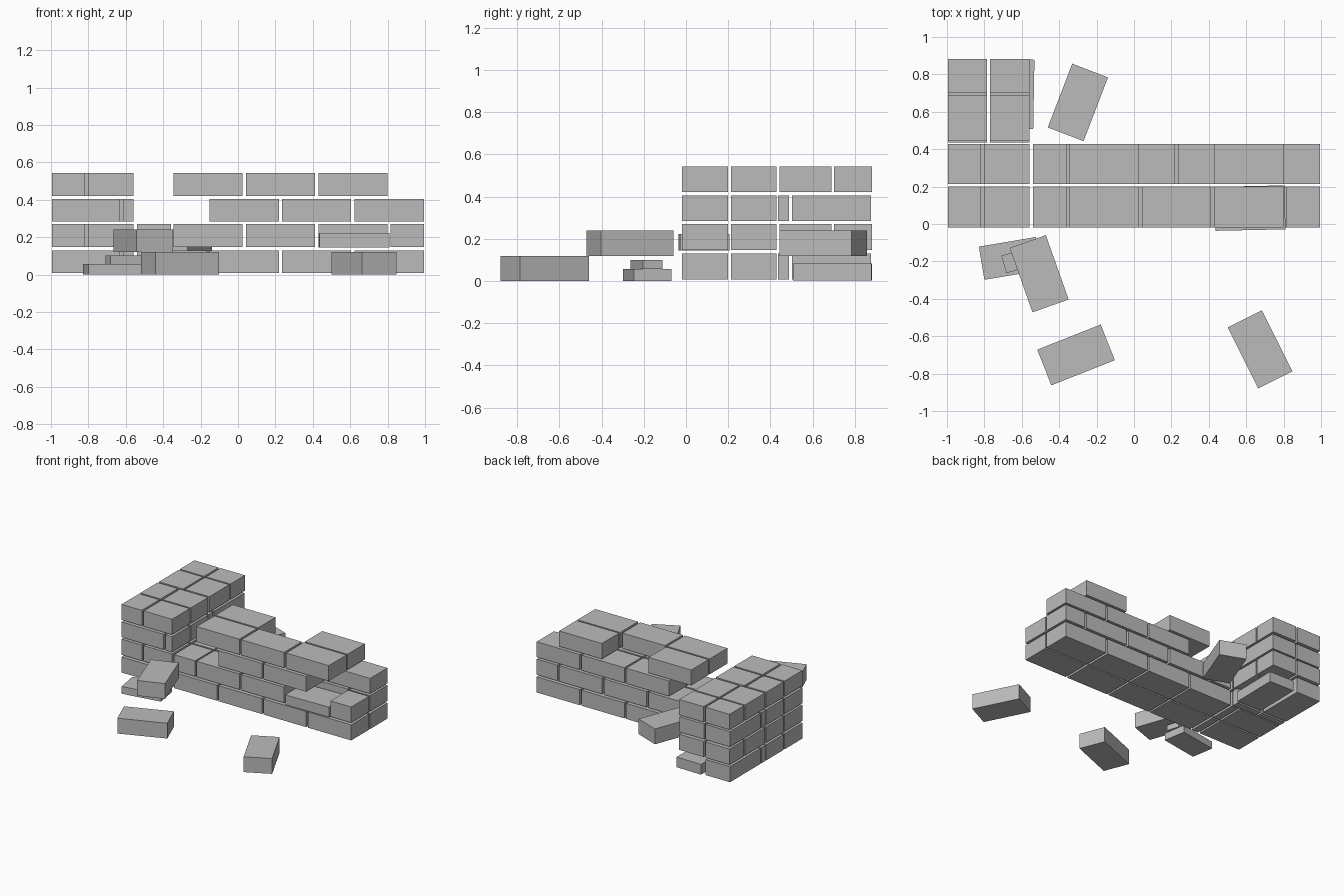
import bpy
import math

if "Cube" in bpy.data.objects:
    bpy.data.objects.remove(bpy.data.objects["Cube"])

stone = bpy.data.materials.new("light_grey_stone")
stone.diffuse_color = (0.5, 0.5, 0.5, 1)
stone.use_nodes = True
stone.node_tree.nodes["Principled BSDF"].inputs["Base Color"].default_value = stone.diffuse_color


def brick(name, center, size, angle=0):
    """Plain box brick, turned about the vertical."""
    bpy.ops.mesh.primitive_cube_add(size=1, location=center,
                                    rotation=(0, 0, math.radians(angle)))
    ob = bpy.context.object
    ob.name = name
    ob.scale = size
    ob.data.materials.append(stone)


def laid(name, xs, ys, zs):
    """Brick laid square, given its extents."""
    spans = (xs, ys, zs)
    brick(name, [(a + b) / 2 for a, b in spans], [b - a for a, b in spans])


courses = [(0.008, 0.130), (0.147, 0.270), (0.285, 0.405), (0.421, 0.542)]
front_row, back_row = (-0.02, 0.2), (0.213, 0.428)

# Long wall: running bond, with gaps where bricks have fallen
full = [(-0.54, -0.167), (-0.153, 0.22), (0.235, 0.605), (0.622, 0.995)]
offset = [(-0.54, -0.358), (-0.345, 0.025), (0.042, 0.412), (0.43, 0.80), (0.815, 0.995)]
wall = {
    "front": (front_row, [full, offset[:3] + offset[4:], full[1:3], offset[1:4]]),
    "back": (back_row, [full, offset, full[1:], [offset[1], offset[3]]]),
}
for side, (ys, rows) in wall.items():
    for zs, xs_list in zip(courses, rows):
        for xs in xs_list:
            laid(side + "_wall_brick", xs, ys, zs)

# Corner pillar and side wing
for i, zs in enumerate(courses):
    even = i % 2 == 0
    pillar = [(-0.995, -0.63), (-0.615, -0.558)] if even else [(-0.995, -0.82), (-0.803, -0.558)]
    wing = [(0.437, 0.488), (0.502, 0.877)] if even else [(0.443, 0.69), (0.702, 0.882)]
    for xs in pillar:
        for ys in (front_row, back_row):
            laid("corner_brick", xs, ys, zs)
    for k, xs in enumerate([(-0.995, -0.785), (-0.77, -0.558)]):
        for j, ys in enumerate(wing):
            if (i, j, k) != (0, 1, 1):
                laid("wing_brick", xs, ys, zs)

# Split half-height bricks still in the wall
brick("split_wall_brick", (0.62, 0.085, 0.183), (0.375, 0.235, 0.078), 1.2)
brick("split_wing_brick", (-0.643, 0.695, 0.043), (0.215, 0.37, 0.08), -1)

# Fallen bricks and broken pieces
full_size = (0.365, 0.205, 0.12)
brick("fallen_brick_left", (-0.31, -0.70, 0.06), full_size, 21.6)
brick("fallen_brick_right", (0.674, -0.67, 0.06), full_size, -63.4)
brick("fallen_brick_stacked", (-0.507, -0.266, 0.18), full_size, -70.5)
brick("fallen_brick_behind", (-0.30, 0.65, 0.18), full_size, 69)
brick("broken_slab", (-0.662, -0.184, 0.029), (0.31, 0.18, 0.057), 9.5)
brick("broken_chip", (-0.595, -0.187, 0.079), (0.21, 0.097, 0.044), 16)
